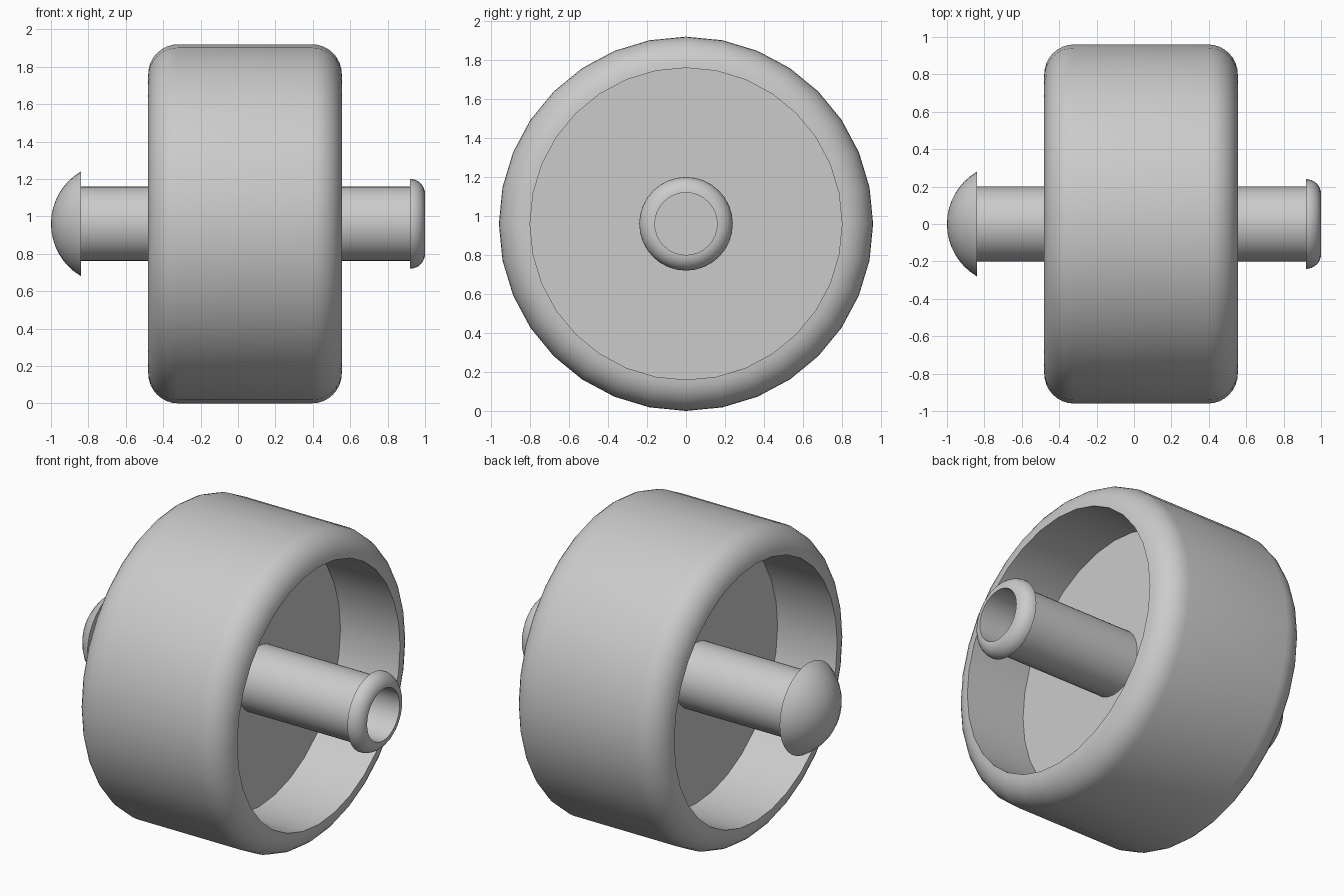
import bpy
import bmesh
from math import cos, sin, pi, asin, radians
from mathutils import Matrix, Vector

SIDES = 32
AXIS_Z = 0.96

cube = bpy.data.objects.get("Cube")
if cube:
    bpy.data.objects.remove(cube, do_unlink=True)

grey = bpy.data.materials.new("plain grey")
grey.use_nodes = True
colour = (0.6, 0.6, 0.6, 1)
grey.diffuse_color = colour
grey.node_tree.nodes["Principled BSDF"].inputs["Base Color"].default_value = colour


def arc(cx, cr, radius, start, end, steps=8):
    """Points (x, r) on an arc; 0 degrees is +x, 90 is outward."""
    angles = [radians(start + (end - start) * i / steps) for i in range(steps + 1)]
    return [(cx + radius * cos(a), cr + radius * sin(a)) for a in angles]


def lathe(name, profile):
    """Spin an (x, r) profile around the axle line."""
    bm = bmesh.new()
    verts = [bm.verts.new((x, 0, r)) for x, r in profile]
    edges = [bm.edges.new(pair) for pair in zip(verts, verts[1:])]
    bmesh.ops.spin(bm, geom=verts + edges, cent=(0, 0, 0), axis=(1, 0, 0),
                   angle=2 * pi, steps=SIDES, use_merge=False)
    bmesh.ops.remove_doubles(bm, verts=bm.verts, dist=0.0005)
    bmesh.ops.recalc_face_normals(bm, faces=bm.faces)
    bmesh.ops.translate(bm, verts=bm.verts, vec=(0, 0, AXIS_Z))
    mesh = bpy.data.meshes.new(name)
    bm.to_mesh(mesh)
    bm.free()
    mesh.materials.append(grey)
    obj = bpy.data.objects.new(name, mesh)
    bpy.context.collection.objects.link(obj)
    bpy.ops.object.select_all(action="DESELECT")
    obj.select_set(True)
    bpy.context.view_layer.objects.active = obj
    bpy.ops.object.shade_smooth_by_angle(angle=radians(30))
    return obj


# Wheel: rounded tread, deep recess on both sides, central web
left, right, outer, fillet = -0.48, 0.555, 0.96, 0.16
rim = outer - fillet
lathe("wheel",
      [(-0.07, 0), (-0.07, rim)]
      + arc(left + fillet, rim, fillet, 180, 90)
      + arc(right - fillet, rim, fillet, 90, 0)
      + [(0.145, rim), (0.145, 0)])

# Axle: domed head, shaft, rounded collar and a bore in the collar end
head_x, head_r, head_h = -0.84, 0.28, 0.16
ball = (head_r ** 2 + head_h ** 2) / (2 * head_h)
half = asin(head_r / ball) * 180 / pi
shaft, bore, collar_x, lip = 0.2, 0.16, 0.92, 0.08
lathe("axle",
      arc(-1 + ball, 0, ball, 180, 180 - half)
      + [(head_x, shaft), (collar_x, shaft)]
      + arc(collar_x, bore, lip, 90, 0)
      + [(head_x, bore), (head_x, 0)])
